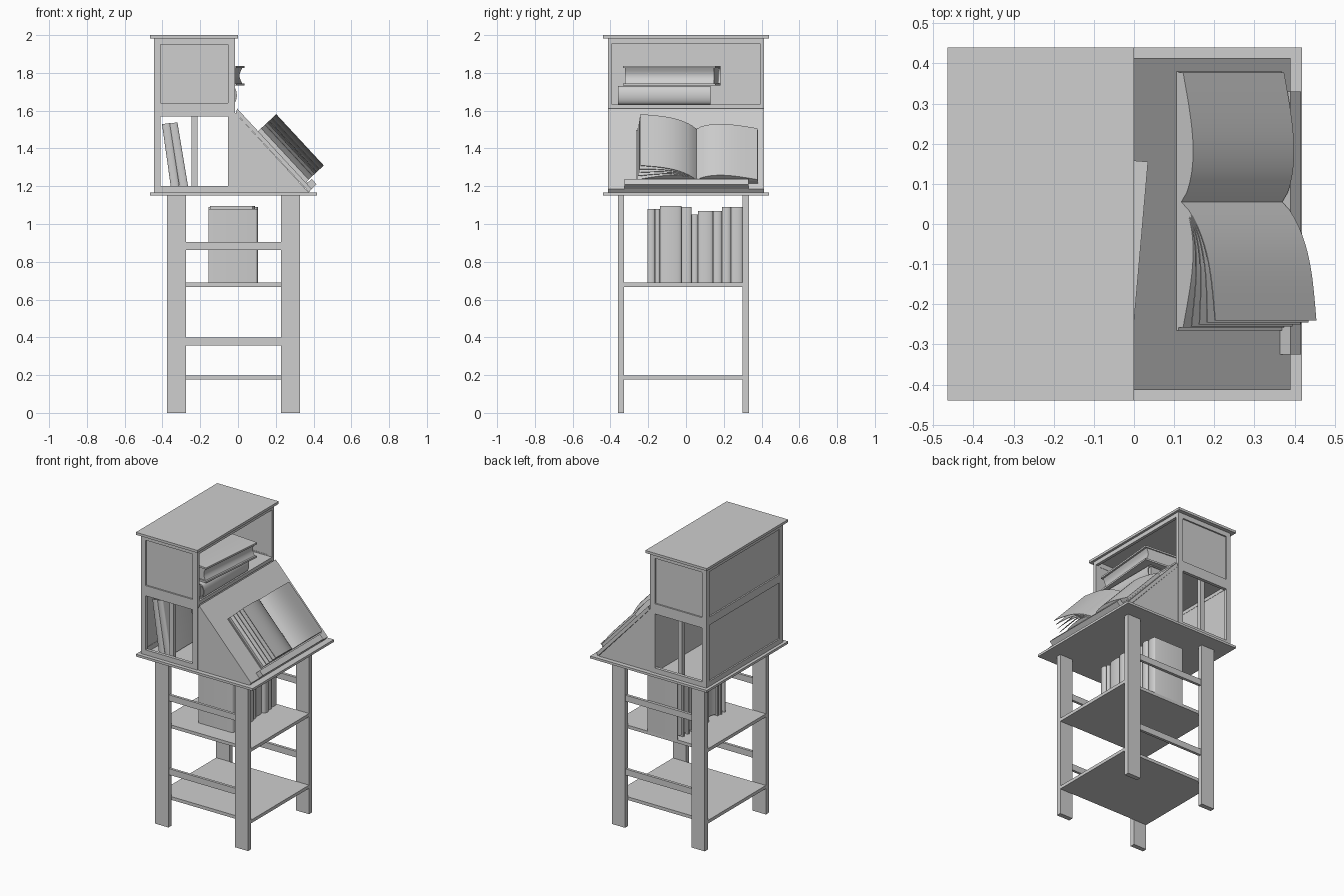
import bpy, math
from mathutils import Matrix, Vector

old = bpy.data.objects.get("Cube")
if old:
    bpy.data.objects.remove(old, do_unlink=True)

GREY = (0.62, 0.62, 0.62, 1)
mat = bpy.data.materials.new("plain grey")
mat.use_nodes = True
mat.diffuse_color = GREY
mat.node_tree.nodes["Principled BSDF"].inputs["Base Color"].default_value = GREY


def make(name, verts, faces):
    me = bpy.data.meshes.new(name)
    me.from_pydata(verts, [], faces)
    me.materials.append(mat)
    ob = bpy.data.objects.new(name, me)
    bpy.context.scene.collection.objects.link(ob)
    return ob


def prism(name, pts, depth, matrix=Matrix(), smooth=False):
    """Extrude a closed 2D outline along local z, then place it by a matrix."""
    area = sum(a[0] * b[1] - b[0] * a[1] for a, b in zip(pts, pts[1:] + pts[:1]))
    pts = pts if area > 0 else pts[::-1]
    n = len(pts)
    verts = [matrix @ Vector((x, y, z)) for z in (0, depth) for x, y in pts]
    faces = [list(range(n))[::-1], list(range(n, 2 * n))]
    faces += [(i, (i + 1) % n, (i + 1) % n + n, i + n) for i in range(n)]
    ob = make(name, verts, faces)
    if matrix.determinant() < 0:
        ob.data.flip_normals()
    if smooth:
        ob.data.shade_smooth()
        ob.data.set_sharp_from_angle(angle=math.radians(35))
    return ob


def box(name, x, y, z):
    pts = [(x[0], y[0]), (x[1], y[0]), (x[1], y[1]), (x[0], y[1])]
    return prism(name, pts, z[1] - z[0], Matrix.Translation((0, 0, z[0])))


def axes(origin, u, v, w):
    """Matrix carrying local x, y, z onto the directions u, v, w."""
    m = Matrix((u, v, w)).transposed().to_4x4()
    m.translation = origin
    return m


def book(name, wide, thick, tall, matrix, bulge=0.015, cover=0.006):
    """Closed book: spine bulges to local +x, thickness on y, height on z."""
    def arc(half, b, x0):
        return [(x0 + b * math.cos(a), half * math.sin(a))
                for a in (math.pi * (i / 10 - 0.5) for i in range(11))]
    h = thick / 2
    outer = [(-wide, -h)] + arc(h, bulge, -bulge) + [(-wide, h)]
    inner = [(-wide, h - cover)] + arc(h - cover, bulge, -bulge - cover)[::-1] + [(-wide, cover - h)]
    prism(name + "_cover", outer + inner, tall, matrix, True)
    fore = [(-wide + 0.012 + 0.014 * math.cos(math.pi * i / 8 - math.pi / 2), (h - cover) * (i / 4 - 1))
            for i in range(9)]
    pages = fore + [(-bulge - cover, h - cover), (-bulge - cover, cover - h)]
    prism(name + "_pages", pages, tall - 0.016, matrix @ Matrix.Translation((0, 0, 0.008)), True)


# Stand: table top, legs, side rails and shelves
box("table_top", (-0.465, 0.418), (-0.44, 0.44), (1.15, 1.166))
sides = {"front": (-0.36, -0.328), "back": (0.30, 0.333)}
for side, y in sides.items():
    for end, x in {"right": (-0.375, -0.275), "left": (0.228, 0.328)}.items():
        box(f"{side}_{end}_leg", x, y, (0, 1.15))
    for level, z in {"lower": (0.358, 0.4), "upper": (0.863, 0.905)}.items():
        box(f"{side}_{level}_rail", (-0.275, 0.228), (y[0] + 0.007, y[1] - 0.007), z)
for level, z in {"lower": 0.177, "upper": 0.667}.items():
    box(f"{level}_shelf", (-0.375, 0.328), (-0.328, 0.30), (z, z + 0.022))

# Cabinet: roof, floors and framed ends
XB, XF, Y = -0.444, -0.016, 0.414
box("cabinet_roof", (-0.465, 0.0), (-0.44, 0.44), (1.983, 2.0))
box("cabinet_shelf", (XB + 0.01, XF), (-Y + 0.01, Y - 0.01), (1.608, 1.632))
box("cabinet_inner_wall", (-0.05, -0.035), (-Y + 0.02, Y - 0.02), (1.166, 1.61))
for side, s in {"front": -1, "back": 1}.items():
    y = sorted((s * Y, s * (Y - 0.022)))
    box(f"{side}_end_rear_stile", (XB, -0.41), y, (1.166, 1.983))
    box(f"{side}_end_fore_stile", (-0.054, XF), y, (1.166, 1.983))
    for part, z in {"bottom": (1.166, 1.2), "middle": (1.57, 1.64), "top": (1.95, 1.983)}.items():
        box(f"{side}_end_{part}_rail", (-0.41, -0.054), y, z)
    box(f"{side}_end_panel", (-0.41, -0.054), sorted((s * (Y - 0.01), s * (Y - 0.02))), (1.64, 1.95))
    box(f"{side}_end_post", (-0.246, -0.215), sorted((s * (Y - 0.022), s * (Y - 0.052))), (1.166, 1.608))
    box(f"{side}_rear_edge", (XB, XB + 0.02), sorted((s * (Y - 0.022), s * (Y - 0.035))), (1.166, 1.983))

# Cabinet rear wall with two recessed panels, and the rail above the opening
for part, z in {"bottom": (1.166, 1.2), "middle": (1.585, 1.64), "top": (1.95, 1.983)}.items():
    box(f"rear_{part}_rail", (XB, XB + 0.02), (-Y + 0.035, Y - 0.035), z)
box("rear_panel", (XB + 0.01, XB + 0.018), (-Y + 0.035, Y - 0.035), (1.2, 1.95))
box("opening_top_rail", (XF - 0.02, XF), (-Y + 0.022, Y - 0.022), (1.955, 1.983))

# Sloping writing desk: cheeks, lid and book ledge
t = Vector((0.68, 0, -0.733)).normalized()     # down the slope
n = Vector((-t.z, 0, t.x))                     # out of the slope
yv = Vector((0, 1, 0))
top = Vector((0.0, 0, 1.606))
LEN = 0.573
for side, y in {"front": -Y + 0.004, "back": Y - 0.022}.items():
    prism(f"{side}_desk_cheek", [(XF, 1.166), (0.375, 1.166), (XF, 1.59)], 0.018,
          axes((0, y, 0), (1, 0, 0), (0, 0, 1), yv))
lid = axes(top - yv * Y, t, n, yv)
prism("desk_lid", [(-0.006, 0), (LEN, 0), (LEN + 0.004, -0.022), (0.006, -0.022)], 2 * Y, lid)
prism("book_ledge", [(LEN - 0.038, 0), (LEN, 0), (LEN, 0.036), (LEN - 0.038, 0.036)], 0.655,
      lid @ Matrix.Translation((0, 0, Y - 0.325)))

# Open book lying on the lid
spread = axes(top + t * 0.156, yv, n, t)
STEPS = 14


def page_curve(y0, y1, h0, peak, h1):
    """Page edge from the gutter, arching to its outer edge."""
    out = []
    for i in range(STEPS + 1):
        f = i / STEPS
        out.append((y0 + (y1 - y0) * f, h0 + (h1 - h0) * f + peak * math.sin(math.pi * f ** 0.7)))
    return out


GUTTER = 0.055
prism("open_book_cover", [(-0.265, 0), (0.38, 0), (0.38, 0.007), (-0.265, 0.007)], 0.378, spread)
for half, y1 in {"right": -0.258, "left": 0.378}.items():
    curve = page_curve(GUTTER, y1, 0.016, 0.038, 0.022)
    prism(f"open_book_{half}_pages", curve + [(y1, 0.006), (GUTTER, 0.006)], 0.37, spread, True)
for k in range(4):
    f = (k + 1) / 4
    curve = page_curve(GUTTER, -0.26 + 0.02 * f, 0.016, 0.037, 0.024 + 0.108 * f)
    under = [(y, h - 0.003) for y, h in curve[::-1]]
    prism(f"lifted_page_{k + 1}", curve + under, 0.37, spread, True)

# Two books lying in the cabinet
flat = axes((-0.006, -0.36, 1.681), (1, 0, 0), (0, 0, -1), yv)
book("lower_flat_book", 0.33, 0.098, 0.49, flat, 0.025)
turn = Matrix.Rotation(math.radians(-5), 4, "Z")
flat = Matrix.Translation((0.035, 0.155, 1.785)) @ turn @ axes((-0.33, -0.49, 0), (-1, 0, 0), (0, 0, 1), yv)
book("upper_flat_book", 0.33, 0.104, 0.49, flat, 0.02, 0.012)

# Two books leaning behind the front end of the cabinet
for name, x, lean, tall in (("outer", -0.33, 8, 0.36), ("inner", -0.283, 9.5, 0.365)):
    pose = (Matrix.Translation((x, -0.36, 1.175)) @ Matrix.Rotation(math.radians(-lean), 4, "Y")
            @ axes((0, 0, 0), (0, -1, 0), (1, 0, 0), (0, 0, 1)))
    book(f"{name}_leaning_book", 0.28, 0.045, tall, pose, 0.01)

# Row of books on the upper stand shelf: (far edge along y, top height)
y = -0.205
row = [(-0.163, 1.08), (-0.137, 1.08), (-0.025, 1.095), (0.03, 1.09), (0.064, 1.05),
       (0.143, 1.07), (0.19, 1.07), (0.238, 1.09), (0.3, 1.09)]
for i, (end, high) in enumerate(row):
    at = Matrix.Translation((0.105 - 0.008 * (i % 3), (y + end) / 2, 0.689))
    book(f"shelf_book_{i + 1}", 0.26 - 0.012 * (i % 3), end - y, high - 0.689, at, 0.012)
    y = end
